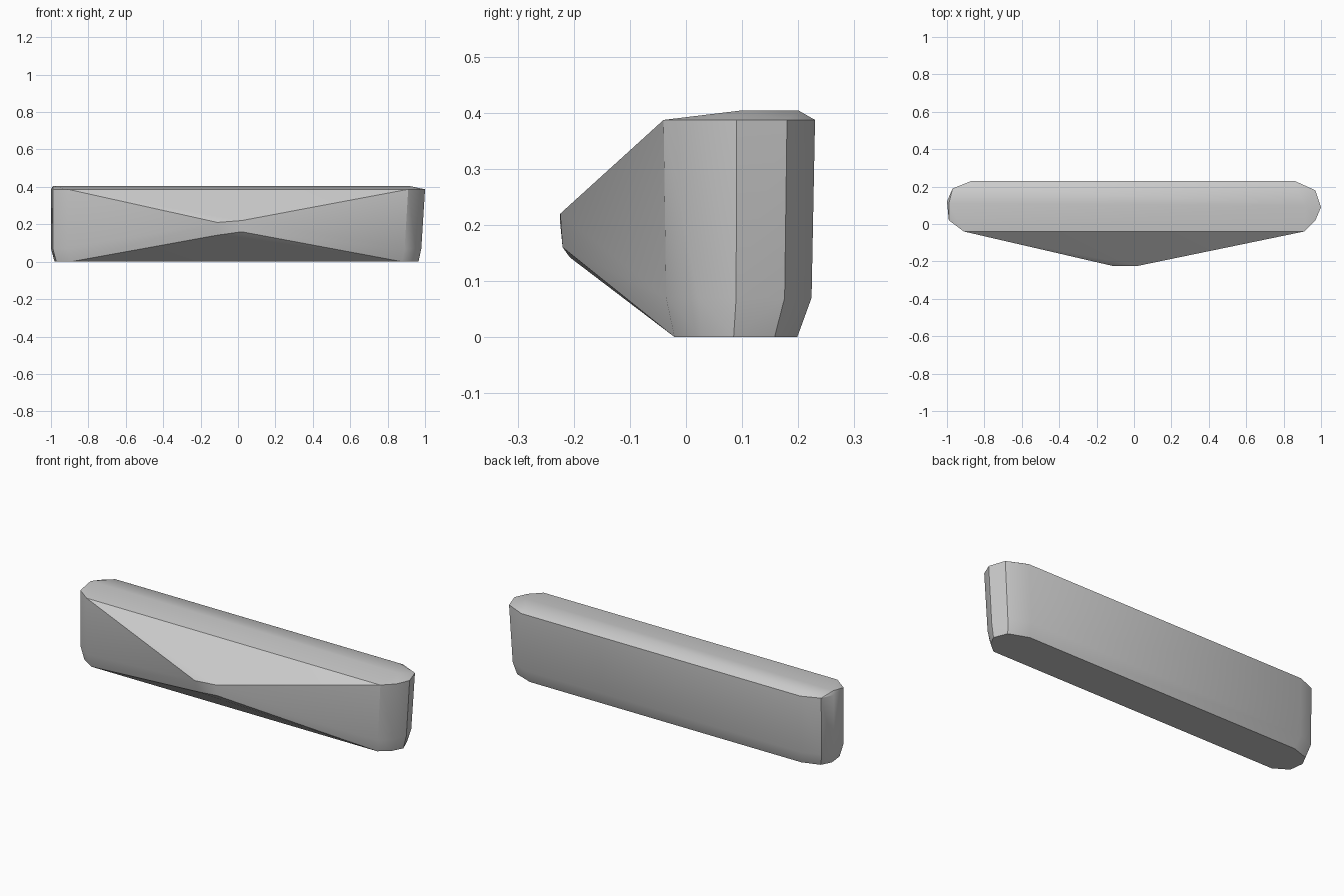
import bpy
import bmesh
import math

cube = bpy.data.objects.get("Cube")
if cube:
    bpy.data.objects.remove(cube, do_unlink=True)

# Plain grey finish
grey = bpy.data.materials.new("plain_grey")
grey.use_nodes = True
colour = (0.6, 0.6, 0.6, 1)
grey.diffuse_color = colour
grey.node_tree.nodes["Principled BSDF"].inputs["Base Color"].default_value = colour

# Outline of the bar just below its top
rim = [(-0.91, -0.04), (0.91, -0.04), (0.97, 0.02), (1, 0.09), (0.97, 0.18),
       (0.86, 0.23), (-0.87, 0.23), (-0.97, 0.19), (-1, 0.12), (-0.99, 0.02)]


def ring(height, x_scale, x_shift, y_scale, y_shift):
    """Copy the outline at a height, scaled and shifted."""
    return [(x * x_scale + x_shift, y * y_scale + y_shift, height) for x, y in rim]


# Upper rim, lower bevel line and underside
points = ring(0.387, 1, 0, 1, 0)
points += ring(0.07, 0.99, -0.01, 0.96, 0.003)
points += ring(0, 0.973, -0.008, 0.81, 0.012)

# Shallow crown on the top
points += [(-0.99, 0.11, 0.404), (0.92, 0.1, 0.404), (0.86, 0.2, 0.404), (-0.9, 0.2, 0.404)]

# Blunt nose in the middle of the front
points += [(-0.11, -0.225, 0.21), (0.02, -0.224, 0.22),
           (0.02, -0.22, 0.16), (-0.11, -0.207, 0.142)]

# Faceted shell stretched around all the corners
bm = bmesh.new()
for p in points:
    bm.verts.new(p)
hull = bmesh.ops.convex_hull(bm, input=bm.verts[:])
spare = {e for e in hull["geom_interior"] + hull["geom_unused"]
         if isinstance(e, bmesh.types.BMVert)}
bmesh.ops.delete(bm, geom=list(spare), context="VERTS")
bmesh.ops.dissolve_limit(bm, angle_limit=math.radians(0.5),
                         verts=bm.verts[:], edges=bm.edges[:])
bmesh.ops.recalc_face_normals(bm, faces=bm.faces[:])

mesh = bpy.data.meshes.new("wedge_bar")
bm.to_mesh(mesh)
bm.free()
mesh.materials.append(grey)
bar = bpy.data.objects.new("wedge_bar", mesh)
bpy.context.collection.objects.link(bar)

# Soft shading with sharp main edges
for other in bpy.context.selected_objects:
    other.select_set(False)
bar.select_set(True)
bpy.context.view_layer.objects.active = bar
bpy.ops.object.shade_smooth_by_angle(angle=math.radians(30))
